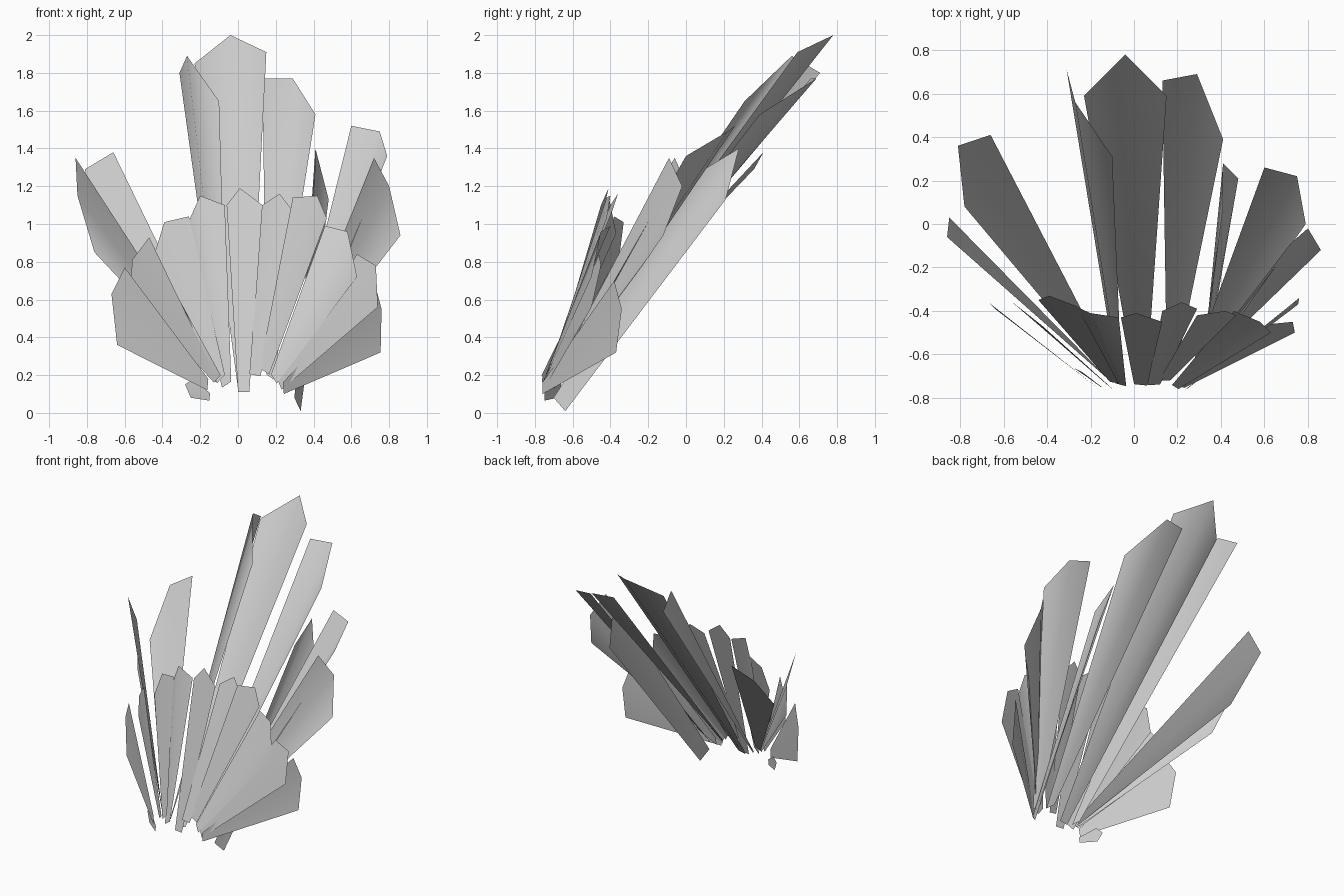
import bpy, bmesh
from mathutils import Vector


def blade(name, base, outline, width=0.06):
    """Thin pleated leaf: a narrow foot fanning out to a faceted tip."""
    pts = [Vector(p) for p in outline]
    foot = Vector(base)
    side = (pts[-1] - pts[0]).normalized() * width / 2
    bm = bmesh.new()
    hub = bm.verts.new(foot)
    ring = [bm.verts.new(p) for p in [foot - side, *pts, foot + side]]
    for a, b in zip(ring, ring[1:]):
        if (a.co - hub.co).cross(b.co - hub.co).length > 1e-6:
            bm.faces.new((hub, b, a))
    for f in bm.faces:
        f.smooth = True
    mesh = bpy.data.meshes.new(name)
    bm.to_mesh(mesh)
    bm.free()
    bpy.context.collection.objects.link(bpy.data.objects.new(name, mesh))


# Tall rear leaves, leaning back
blade("tall_leaf_centre", (.03, -.70, .13), [(-.23, .59, 1.85), (-.04, .78, 2.0), (.15, .59, 1.91)])
blade("tall_leaf_left", (-.07, -.69, .16), [(-.31, .71, 1.80), (-.27, .56, 1.89), (-.10, .31, 1.65)])
blade("tall_leaf_right", (.17, -.67, .19), [(.13, .66, 1.77), (.29, .69, 1.77), (.41, .39, 1.58)])
blade("rear_leaf_left", (-.10, -.70, .19), [(-.78, .08, 1.0), (-.81, .36, 1.29), (-.66, .41, 1.38)])
blade("rear_leaf_right", (.28, -.68, .15), [(.60, .26, 1.52), (.75, .22, 1.49), (.79, 0, 1.36)])
blade("rear_leaf_inner", (.315, -.67, .045), [(.41, .08, 1.28), (.41, .28, 1.40), (.48, .21, 1.13)], .1)

# Side leaves
blade("side_leaf_left", (-.12, -.71, .19), [(-.76, -.09, .85), (-.85, .03, 1.15), (-.86, -.06, 1.35)])
blade("side_leaf_right", (.25, -.71, .15),
      [(.72, -.09, 1.35), (.80, -.02, 1.2), (.86, -.12, .94), (.73, -.23, .78)])

# Short front leaves, left to right
blade("front_leaf_1", (-.16, -.76, .15), [(-.64, -.39, .36), (-.67, -.36, .63), (-.60, -.42, .77)])
blade("front_leaf_2", (-.11, -.75, .18),
      [(-.57, -.35, .65), (-.56, -.36, .81), (-.47, -.43, .93), (-.42, -.47, .80)])
blade("front_leaf_3", (-.09, -.73, .18), [(-.44, -.35, .85), (-.39, -.33, 1.01), (-.26, -.38, 1.04)])
blade("front_leaf_4", (-.06, -.74, .15), [(-.29, -.37, .95), (-.20, -.41, 1.15), (-.07, -.43, 1.10)])
blade("front_leaf_5", (.03, -.74, .11), [(-.06, -.43, 1.10), (.01, -.41, 1.19), (.13, -.45, 1.10)])
blade("front_leaf_6", (.09, -.74, .20), [(.13, -.40, 1.10), (.22, -.36, 1.16), (.29, -.39, 1.07)])
blade("front_leaf_7", (.14, -.72, .22), [(.29, -.42, 1.14), (.42, -.40, 1.15), (.47, -.42, 1.03)])
blade("front_leaf_8", (.19, -.75, .18), [(.46, -.40, .99), (.58, -.45, .96), (.63, -.50, .72)])
blade("front_leaf_9", (.22, -.75, .15), [(.63, -.46, .84), (.73, -.45, .78), (.74, -.50, .56)])
blade("front_leaf_10", (.24, -.76, .13), [(.72, -.38, .70), (.76, -.34, .55), (.755, -.37, .32)])

# Small fallen leaf at the foot
blade("small_leaf", (-.15, -.75, .085),
      [(-.25, -.68, .08), (-.28, -.66, .15), (-.24, -.68, .18)], .04)
